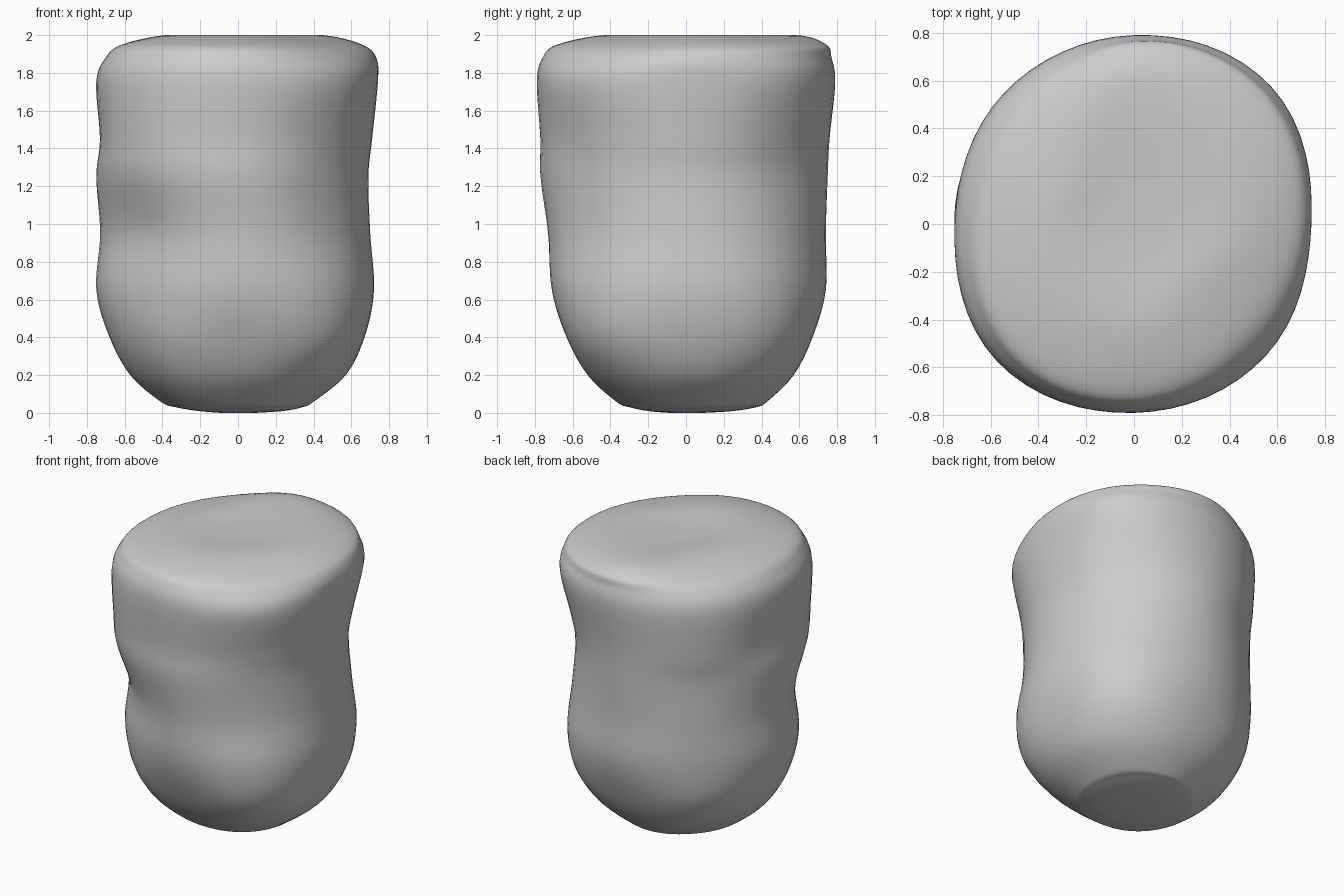
import bpy, bmesh, math

SIDES = 64      # points around each ring
STEPS = 6       # rings between two control sections

# Control sections: height, then radius every 45 degrees from +x (hundredths)
SECTIONS = [
    (0, 9, 9, 9, 9, 9, 9, 9, 9),
    (1, 24, 24, 25, 22, 21, 21, 20, 23),
    (3, 34, 35, 37, 34, 33, 31, 30, 32),
    (6, 40, 43, 43, 41, 41, 40, 37, 39),
    (20, 57, 60, 57, 58, 57, 56, 52, 57),
    (40, 67, 72, 67, 70, 68, 67, 63, 71),
    (65, 72, 76, 74, 74, 75, 71, 71, 75),
    (95, 70, 73, 74, 74, 73, 69, 73, 71),
    (125, 69, 71, 75, 74, 75, 78, 77, 71),
    (145, 71, 74, 76, 76, 73, 80, 77, 73),
    (175, 74, 81, 79, 77, 75, 81, 79, 78),
    (188, 73, 79, 77, 72, 70, 77, 76, 72),
    (195, 65, 73, 74, 61, 61, 69, 68, 61),
    (200, 44, 49, 58, 38, 38, 42, 43, 36),
    (199, 15, 15, 15, 15, 15, 15, 15, 15),
]


def spline(p, q, r, s, t):
    """Smooth curve from q to r."""
    return q + 0.5 * t * (r - p + t * (2 * p - 5 * q + 4 * r - s
                                       + t * (3 * (q - r) + s - p)))


def section_at(position):
    """Blend the control sections along the height."""
    last = len(SECTIONS) - 1
    base = min(int(position), last - 1)
    near = [SECTIONS[max(0, min(last, base + k))] for k in (-1, 0, 1, 2)]
    return [spline(*column, position - base) / 100 for column in zip(*near)]


def radius_at(radii, turn):
    """Blend the radii around a section; turn runs from zero to one."""
    place = turn * len(radii)
    base = int(place)
    near = [radii[(base + k) % len(radii)] for k in (-1, 0, 1, 2)]
    return spline(*near, place - base)


def add_ring(bm, position):
    height, *radii = section_at(position)
    ring = []
    for i in range(SIDES):
        angle = math.tau * i / SIDES
        radius = radius_at(radii, i / SIDES)
        ring.append(bm.verts.new((radius * math.cos(angle),
                                  radius * math.sin(angle), height)))
    return ring


def add_cap(bm, ring):
    """Close an end with a fan around a centre point."""
    middle = bm.verts.new((0, 0, ring[0].co.z))
    for a, b in zip(ring, ring[1:] + ring[:1]):
        bm.faces.new((a, b, middle))


cube = bpy.data.objects.get("Cube")
if cube:
    bpy.data.objects.remove(cube, do_unlink=True)

# Lumpy stone body, lofted through the sections
bm = bmesh.new()
rings = [add_ring(bm, k / STEPS)
         for k in range((len(SECTIONS) - 1) * STEPS + 1)]
for low, high in zip(rings, rings[1:]):
    for i in range(SIDES):
        j = (i + 1) % SIDES
        bm.faces.new((low[i], low[j], high[j], high[i]))

# Underside and slightly dished top
add_cap(bm, rings[0][::-1])
add_cap(bm, rings[-1])
for face in bm.faces:
    face.smooth = True

mesh = bpy.data.meshes.new("stone_body")
bm.to_mesh(mesh)
bm.free()
stone = bpy.data.objects.new("stone_body", mesh)
bpy.context.collection.objects.link(stone)
